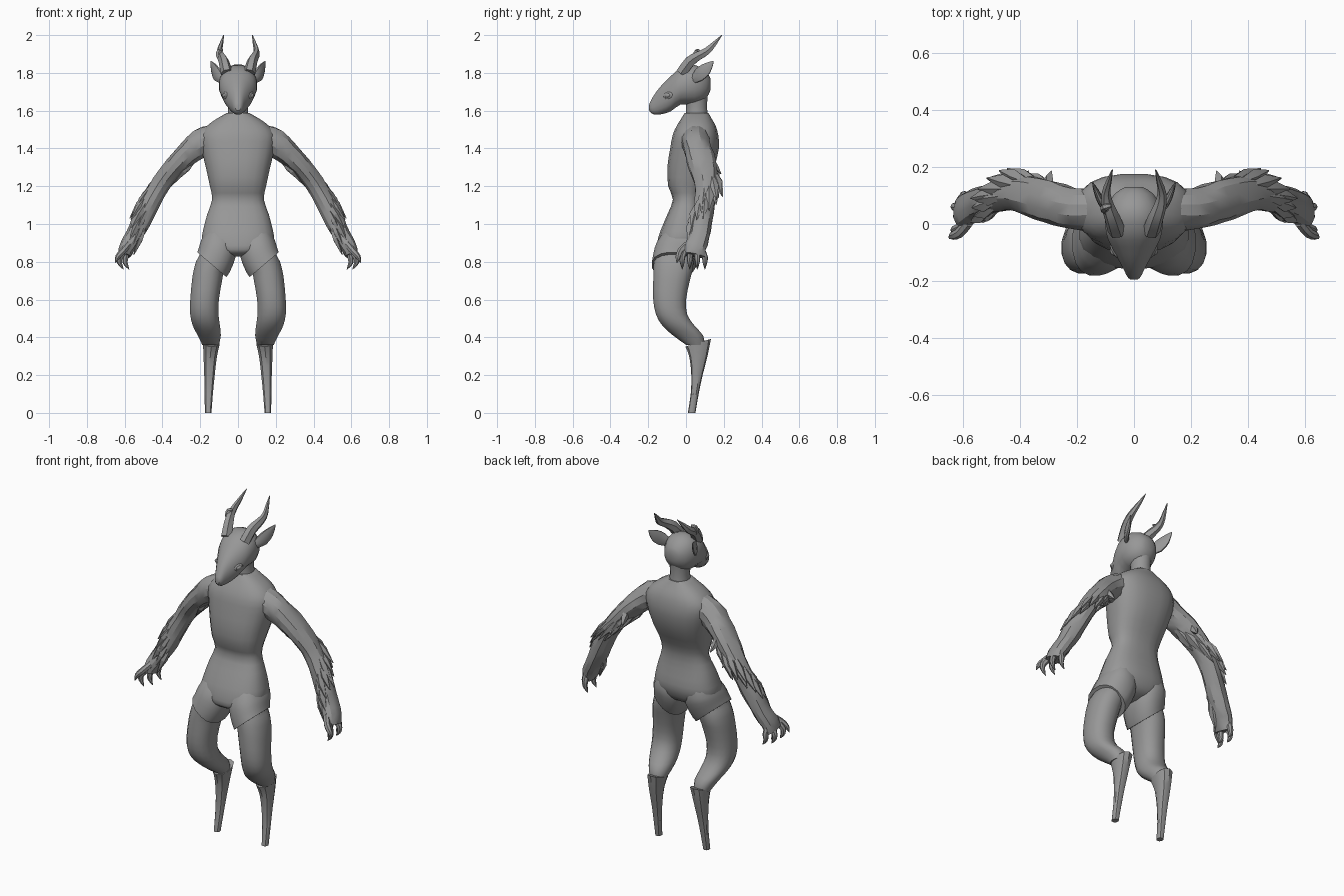
import bpy, bmesh, math, random
from mathutils import Vector

random.seed(4)
X, Y, Z = Vector((1, 0, 0)), Vector((0, 1, 0)), Vector((0, 0, 1))

old = bpy.data.objects.get("Cube")
if old:
    bpy.data.objects.remove(old, do_unlink=True)

grey = bpy.data.materials.new("matte grey")
grey.use_nodes = True
grey.diffuse_color = (0.31, 0.31, 0.31, 1)
grey.node_tree.nodes["Principled BSDF"].inputs["Base Color"].default_value = grey.diffuse_color


def spline(rows, steps):
    """Catmull-Rom resampling of rows of numbers."""
    p = [Vector(r) for r in rows]
    p = [p[0]] + p + [p[-1]]
    out = []
    for a, b, c, d in zip(p, p[1:], p[2:], p[3:]):
        for k in range(steps):
            t = k / steps
            out.append(b + (c - a) * (t / 2)
                       + (a * 2 - b * 5 + c * 4 - d) * (t * t / 2)
                       + (b * 3 - a - c * 3 + d) * (t ** 3 / 2))
    return out + [p[-1]]


def tube(bm, rows, sides=16, steps=2, axis=None, ref=Y, power=1.0, jitter=0.0, warp=None):
    """Loft rings given as (x, y, z, radius a, radius b)."""
    pts = spline(rows, steps)
    rings = []
    for i, p in enumerate(pts):
        ahead, behind = pts[min(i + 1, len(pts) - 1)], pts[max(i - 1, 0)]
        along = axis or (ahead - behind).to_3d().normalized()
        u = ref.cross(along).normalized()
        v = along.cross(u)
        ring = []
        for k in range(sides):
            ang = math.tau * (k + 0.5) / sides
            c, s = math.cos(ang), math.sin(ang)
            c = math.copysign(abs(c) ** power, c)
            s = math.copysign(abs(s) ** power, s)
            grow = 1 + random.uniform(-jitter, jitter)
            co = p.to_3d() + (u * c * max(p[3], .001) + v * s * max(p[4], .001)) * grow
            if warp:
                co.z += warp(co)
            ring.append(bm.verts.new(co))
        rings.append(ring)
    for lo, hi in zip(rings, rings[1:]):
        for k in range(sides):
            j = (k + 1) % sides
            bm.faces.new((lo[k], lo[j], hi[j], hi[k]))
    bm.faces.new(rings[0])
    bm.faces.new(rings[-1])


def smooth(ob, angle=35):
    ob.data.materials.append(grey)
    bpy.ops.object.select_all(action="DESELECT")
    ob.select_set(True)
    bpy.context.view_layer.objects.active = ob
    bpy.ops.object.shade_smooth_by_angle(angle=math.radians(angle))


def part(name, tubes, mirror=True, angle=35, **options):
    bm = bmesh.new()
    for rows in tubes:
        tube(bm, rows, **options)
    bmesh.ops.recalc_face_normals(bm, faces=bm.faces)
    mesh = bpy.data.meshes.new(name)
    bm.to_mesh(mesh)
    bm.free()
    ob = bpy.data.objects.new(name, mesh)
    bpy.context.collection.objects.link(ob)
    smooth(ob, angle)
    if mirror:
        ob.modifiers.new("Mirror", "MIRROR").use_mirror_merge = False


def stack(rows):
    """Rows of (z, x low, x high, y front, y back) to level rings."""
    return [((a + b) / 2, (f + k) / 2, z, (b - a) / 2, (k - f) / 2) for z, a, b, f, k in rows]


# Torso and neck
torso = [(.828, .03, -.1, .0), (.842, .09, -.14, .045), (.865, .155, -.158, .075),
         (.91, .192, -.152, .095), (.96, .188, -.138, .1), (1.05, .165, -.1, .085),
         (1.13, .138, -.07, .08), (1.2, .15, -.095, .1), (1.3, .172, -.1, .15),
         (1.4, .195, -.085, .175), (1.47, .2, -.072, .172), (1.52, .165, -.05, .158),
         (1.56, .11, -.025, .135), (1.588, .058, -.008, .12)]
part("torso", [stack([(z, -w, w, f, b) for z, w, f, b in torso])],
     mirror=False, axis=Z, sides=20, power=.78)
part("neck", [stack([(1.55, -.06, .06, -.005, .12), (1.62, -.053, .053, 0, .112),
                     (1.7, -.062, .062, -.015, .118)])], mirror=False, axis=Z)

# Head with tapering muzzle, rings along y
head = [(.13, .03, 1.71, 1.77), (.105, .07, 1.66, 1.81), (.045, .1, 1.63, 1.845),
        (-.03, .1, 1.63, 1.825), (-.08, .08, 1.595, 1.785), (-.13, .053, 1.58, 1.735),
        (-.165, .034, 1.578, 1.69), (-.185, .024, 1.588, 1.655), (-.195, .013, 1.6, 1.632)]
part("head", [[(0, y, (lo + hi) / 2, w, (hi - lo) / 2) for y, w, lo, hi in head]],
     mirror=False, axis=Y, ref=Z, power=.92)

# Eyes set in almond lids
for side, label in ((1, "left"), (-1, "right")):
    for kind, size in (("lid", (.009, .028, .019)), ("eye", (.015, .018, .012))):
        bpy.ops.mesh.primitive_uv_sphere_add(segments=12, ring_count=8, radius=1,
                                             location=(side * .069, -.095, 1.68))
        ob = bpy.context.object
        ob.name = label + "_" + kind
        ob.scale = size
        ob.rotation_euler = (side * .3, 0, -side * .5)
        smooth(ob)

# Ears and swept-back horns
part("ears", [[(.075, .03, 1.755, .012, .015), (.11, .07, 1.79, .014, .038),
               (.13, .11, 1.825, .01, .032), (.145, .145, 1.862, .002, .003)]],
     sides=8, ref=Z)
part("horns", [[(.06, -.025, 1.8, .032, .032), (.075, .02, 1.86, .032, .028),
                (.092, .065, 1.89, .026, .022), (.098, .11, 1.915, .022, .015),
                (.088, .15, 1.955, .014, .01), (.076, .19, 2, .002, .002)]],
     sides=6, ref=X, angle=25)
part("right_horn_prong", [[(-.08, .04, 1.865, .02, .016), (-.1, .05, 1.89, .018, .016),
                           (-.1, .06, 1.915, .014, .014), (-.08, .065, 1.92, .006, .006)]],
     mirror=False, sides=6, angle=25)


# Suit legs with slanted hems close over the thighs
def hem(co):
    return (co.x - .145) * .85 * min(1, max(0, (.93 - co.z) / .14))


part("suit_legs", [stack([(.98, .05, .165, -.1, .07), (.91, .004, .196, -.155, .092),
                          (.85, .022, .207, -.174, .076), (.79, .06, .217, -.182, .052)])],
     axis=Z, warp=hem, power=.85)

# Thighs sweeping back at the knee
part("thighs", [stack([(.9, .03, .18, -.145, .05), (.84, .03, .203, -.168, .045),
                       (.8, .05, .224, -.172, .042), (.75, .073, .237, -.174, .035),
                       (.7, .083, .245, -.175, .022), (.6, .1, .254, -.175, .002),
                       (.52, .102, .254, -.16, .008), (.46, .094, .24, -.125, .048),
                       (.41, .09, .214, -.07, .092), (.36, .1, .19, 0, .1)])],
     axis=Z, power=.88)

# Slim shanks with a tilted rim
part("shanks", [stack([(.37, .095, .187, -.003, .132), (.3, .11, .184, .018, .115),
                       (.2, .122, .18, .028, .088), (.1, .132, .178, .025, .067),
                       (0, .14, .176, .01, .05)])],
     axis=Z, sides=10, power=.85,
     warp=lambda co: (co.y - .06) * .3 * max(0, (co.z - .25) / .12))

# Rugged arms with broad palms
arm = [(.13, .05, 1.46, .07, .072), (.195, .05, 1.43, .074, .074),
       (.26, .065, 1.38, .066, .075), (.33, .088, 1.31, .056, .075),
       (.405, .105, 1.215, .052, .06), (.46, .1, 1.12, .054, .055),
       (.512, .085, 1.02, .053, .055), (.552, .07, .94, .046, .055),
       (.586, .05, .88, .045, .06), (.602, .04, .835, .034, .062)]
part("arms", [arm], sides=12, jitter=.06, angle=25)

# Broad fur locks lying close along the arms
locks = []
path = spline(arm, 4)
for n in range(18):
    i = 8 + (n * 7) % 18
    p = path[i]
    along = (path[i + 1] - p).to_3d().normalized()
    u = Y.cross(along)
    ang = n * 2.4
    out = u * math.cos(ang) * p[3] + Y * math.sin(ang) * p[4]
    reach = random.uniform(.13, .2)
    base = p.to_3d()
    locks.append([(*(base + out * .75), .012, .014),
                  (*(base + out * .9 + along * reach * .45), .018, .028),
                  (*(base + out * 1.06 + along * reach), .002, .002)])
# Elbow tufts
for x, z in ((.3, 1.34), (.38, 1.27)):
    locks.append([(x, .12, z, .02, .025), (x, .155, z - .04, .02, .02),
                  (x - .01, .186, z - .075, .002, .002)])
part("arm_fur", locks, sides=5, steps=1, angle=20)

# Curled fingers ending in claws
fingers = []
for n in range(4):
    y = -.005 + n * .03
    fan = y + (n - 1.5) * .01
    x = .622 - .03 * (n % 2)
    fingers.append([(.597, y, .86, .018, .017), (x + .003, fan, .825, .017, .016),
                    (x + .005, fan, .797, .014, .013), (x - .006, fan, .775, .008, .007),
                    (x - .016, fan, .76, .001, .001)])
fingers.append([(.58, .005, .89, .018, .018), (.61, -.03, .855, .018, .018),
                (.637, -.042, .825, .014, .014), (.648, -.048, .795, .002, .002)])
part("fingers", fingers, sides=7, angle=25)
